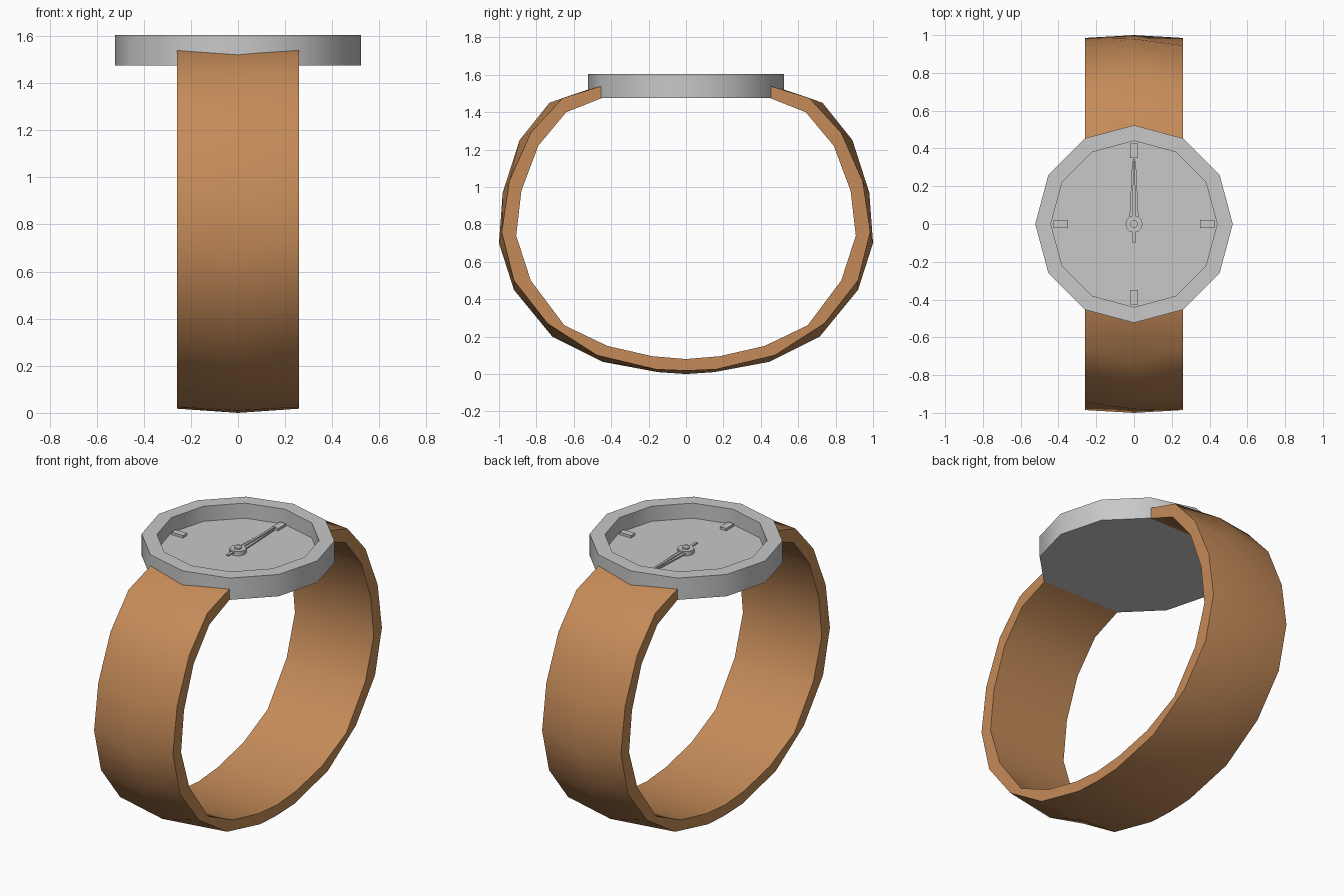
import bpy, bmesh
from math import cos, sin, pi, radians

default = bpy.data.objects.get("Cube")
if default:
    bpy.data.objects.remove(default, do_unlink=True)


def material(name, rgb):
    mat = bpy.data.materials.new(name)
    mat.use_nodes = True
    mat.diffuse_color = (*rgb, 1)
    mat.node_tree.nodes["Principled BSDF"].inputs["Base Color"].default_value = (*rgb, 1)
    return mat


metal = material("grey metal", (0.58, 0.58, 0.58))
leather = material("tan leather", (0.56, 0.26, 0.10))


def finish(name, bm, mat, angle=40):
    """Turn a bmesh into an object with smooth sides and sharp corners."""
    bmesh.ops.recalc_face_normals(bm, faces=bm.faces)
    mesh = bpy.data.meshes.new(name)
    bm.to_mesh(mesh)
    bm.free()
    mesh.materials.append(mat)
    obj = bpy.data.objects.new(name, mesh)
    bpy.context.collection.objects.link(obj)
    bpy.ops.object.select_all(action='DESELECT')
    obj.select_set(True)
    bpy.context.view_layer.objects.active = obj
    bpy.ops.object.shade_smooth_by_angle(angle=radians(angle))
    return obj


def loft(name, rings, mat):
    """Skin a run of equal closed rings and cap both ends."""
    bm = bmesh.new()
    loops = [[bm.verts.new(p) for p in ring] for ring in rings]
    n = len(loops[0])
    for a, b in zip(loops, loops[1:]):
        for i in range(n):
            j = (i + 1) % n
            bm.faces.new((a[i], a[j], b[j], b[i]))
    bm.faces.new(loops[0])
    bm.faces.new(loops[-1])
    return finish(name, bm, mat)


def lathe(name, profile, mat, sides=12):
    turns = [2 * pi * i / sides for i in range(sides)]
    return loft(name, [[(r * cos(t), r * sin(t), z) for t in turns]
                       for r, z in profile], mat)


def plate(name, outline, z0, z1, mat):
    return loft(name, [[(x, y, z) for x, y in outline] for z in (z0, z1)], mat)


# Case: twelve-sided dish with a raised rim
FLOOR = 1.515
lathe("watch_case", [(0.523, 1.475), (0.523, 1.605), (0.44, 1.605), (0.44, FLOOR)], metal)

# Strap: half profiles (y, z) from the case down to the bottom middle
inner = [(.45, 1.475), (.64, 1.4), (.79, 1.22), (.88, .98), (.908, .74),
         (.83, .5), (.65, .26), (.42, .15), (.18, .095), (0, .08)]
edge = [(.45, 1.54), (.66, 1.475), (.83, 1.29), (.945, 1.03), (.985, .76),
        (.92, .5), (.74, .27), (.475, .1), (.16, .025), (0, .018)]
crown = [(.45, 1.545), (.73, 1.45), (.89, 1.25), (.98, .97), (1, .7),
         (.92, .45), (.715, .2), (.445, .065), (.15, .01), (0, 0)]


def full(half):
    return [(-y, z) for y, z in half] + half[-2::-1]


W = 0.26
loft("strap", [[(-W, *e), (0, *c), (W, *e), (W, *i), (-W, *i)]
               for i, e, c in zip(full(inner), full(edge), full(crown))], leather)

# Hour markers at the four quarters
for k, label in enumerate(("left", "back", "right", "front")):
    c, s = cos(k * pi / 2), sin(k * pi / 2)
    corners = [(.35, -.02), (.425, -.02), (.425, .02), (.35, .02)]
    plate("marker_" + label, [(r * c - t * s, r * s + t * c) for r, t in corners],
          FLOOR - .005, FLOOR + .015, metal)

# Hands, tail and hub
plate("hour_hand", [(-.024, .03), (.024, .03), (.01, .33), (-.01, .33)],
      FLOOR + .008, FLOOR + .016, metal)
plate("minute_hand", [(-.008, -.1), (.008, -.1), (.006, .345), (-.006, .345)],
      FLOOR + .016, FLOOR + .024, metal)
lathe("hand_hub", [(.045, FLOOR), (.045, FLOOR + .026)], metal)
lathe("hub_pin", [(.02, FLOOR), (.02, FLOOR + .036)], metal)
